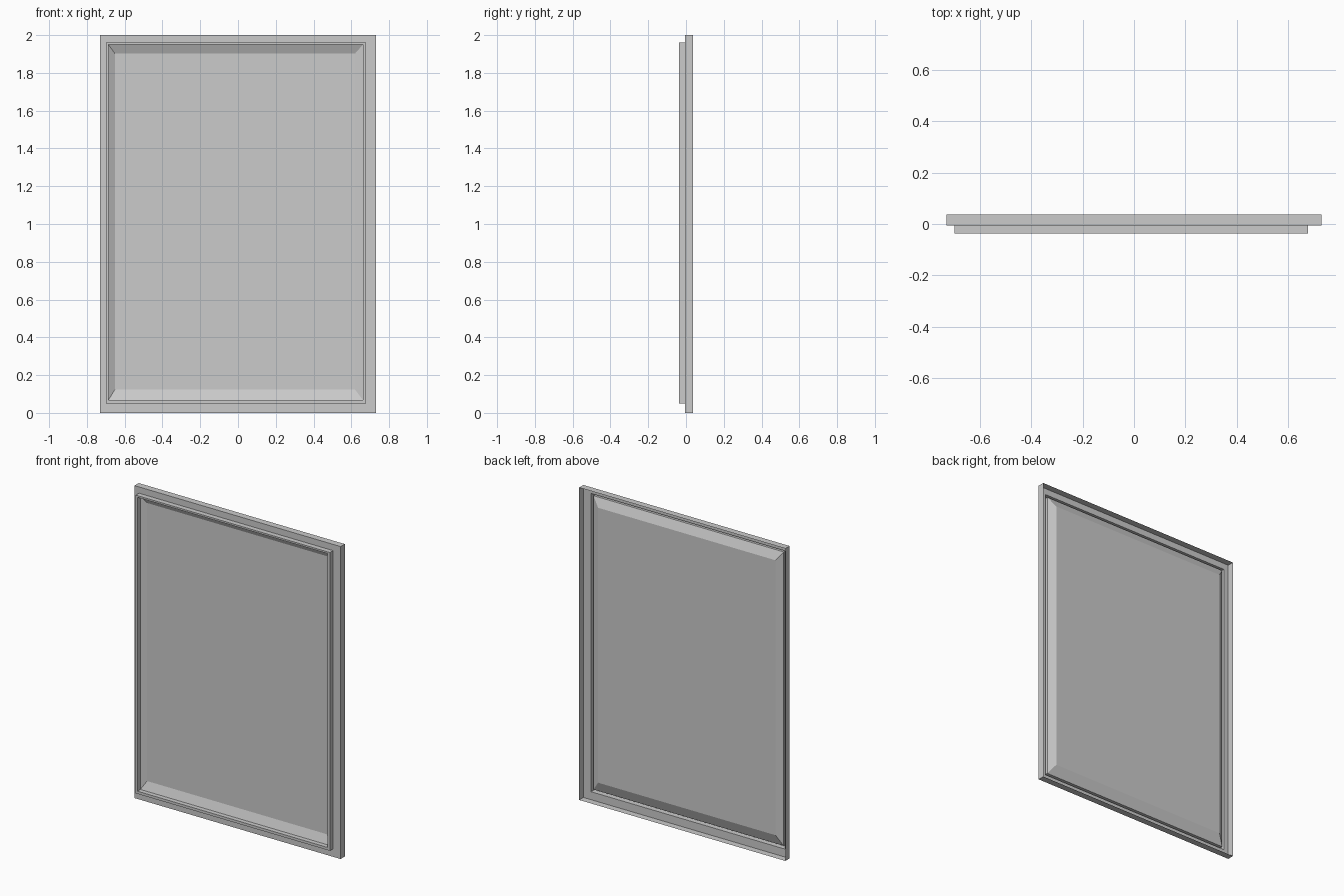
import bpy
import bmesh

cube = bpy.data.objects.get("Cube")
if cube:
    bpy.data.objects.remove(cube, do_unlink=True)

grey = bpy.data.materials.new("plain_grey")
grey.use_nodes = True
colour = (0.6, 0.6, 0.6, 1.0)
grey.diffuse_color = colour
grey.node_tree.nodes["Principled BSDF"].inputs["Base Color"].default_value = colour


def sheet(name, rings, fill=False):
    """Bridge nested rectangles (left, right, bottom, top, depth) into a thin sheet."""
    bm = bmesh.new()
    loops = []
    for x0, x1, z0, z1, y in rings:
        corners = ((x0, z0), (x1, z0), (x1, z1), (x0, z1))
        loops.append([bm.verts.new((x, y, z)) for x, z in corners])
    for a, b in zip(loops, loops[1:]):
        for i in range(4):
            j = (i + 1) % 4
            bm.faces.new((a[i], a[j], b[j], b[i]))
    if fill:
        bm.faces.new(loops[-1])
    mesh = bpy.data.meshes.new(name)
    bm.to_mesh(mesh)
    bm.free()
    mesh.materials.append(grey)
    obj = bpy.data.objects.new(name, mesh)
    bpy.context.collection.objects.link(obj)
    return obj


# Rectangles shared by neighbouring parts
outer = (-0.73, 0.73, 0.0, 2.0)
lip_out = (-0.698, 0.677, 0.051, 1.96)
lip_in = (-0.686, 0.661, 0.068, 1.949)
glass = (-0.652, 0.62, 0.123, 1.903)
back, face, front = 0.0375, -0.005, -0.0375
slope_start, pane_depth = -0.008, 0.012

# The slope runs a little way past the pane
overrun = tuple(g + (g - l) * 0.2 for g, l in zip(glass, lip_in))
slope_end = pane_depth + (pane_depth - slope_start) * 0.2

# Outer frame: thin wall, open at the back, with a flat front border
sheet("outer_frame", [(*outer, back), (*outer, face), (*lip_out, face)])

# Narrow lip standing forward of the border
sheet("raised_lip", [(*lip_out, face), (*lip_out, front),
                     (*lip_in, front), (*lip_in, slope_start)])

# Mitred slope leading back to the pane
sheet("sloped_surround", [(*lip_in, slope_start), (*overrun, slope_end)])

# Flat pane
sheet("pane", [(*glass, pane_depth)], fill=True)
